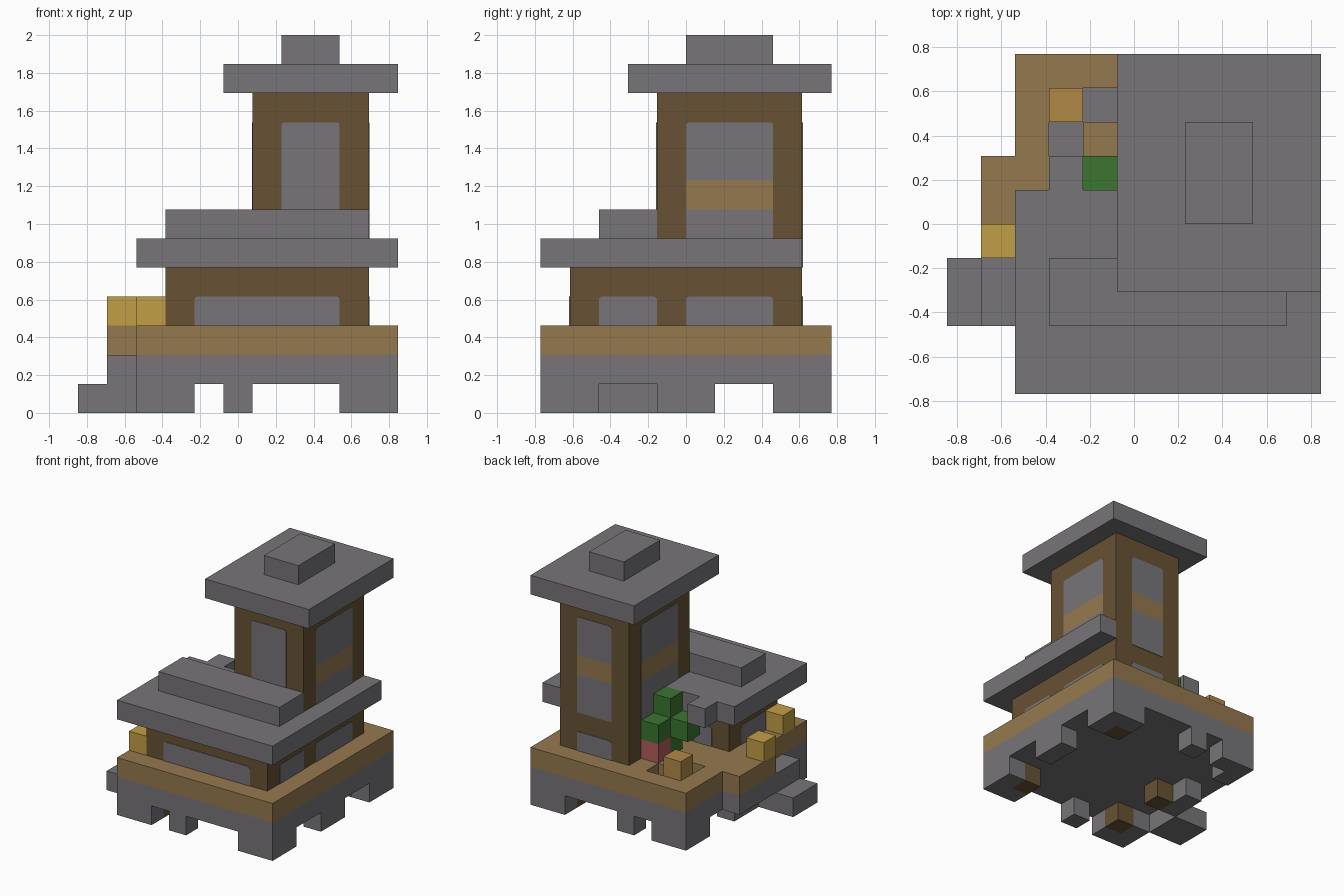
import bpy, bmesh
from mathutils import Vector

cube = bpy.data.objects.get("Cube")
if cube:
    bpy.data.objects.remove(cube)

U = 2 / 13                              # one block
ORIGIN = Vector((-5.5 * U, -5 * U, 0))  # corner of the block grid
PLATE = 0.004                           # window plate thickness


def material(name, rgb):
    linear = [((c / 255 + 0.055) / 1.055) ** 2.4 for c in rgb] + [1]
    mat = bpy.data.materials.new(name)
    mat.use_nodes = True
    mat.diffuse_color = linear
    mat.node_tree.nodes["Principled BSDF"].inputs["Base Color"].default_value = linear
    return mat


STONE = material("grey stone", (119, 117, 120))
DARK = material("dark wood", (103, 82, 51))
LIGHT = material("light wood", (149, 121, 79))
YELLOW = material("lamp yellow", (194, 159, 70))
ORANGE = material("crate orange", (178, 137, 70))
GREEN = material("leaf green", (60, 117, 48))
RED = material("flower red", (178, 92, 92))


def add_box(bm, lo, hi):
    """Add one box between two corners and return its vertices."""
    verts = bmesh.ops.create_cube(bm, size=1)["verts"]
    for v in verts:
        v.co = Vector([l + (c + 0.5) * (h - l) for c, l, h in zip(v.co, lo, hi)])
    return verts


def finish(bm, name, mat):
    bmesh.ops.recalc_face_normals(bm, faces=bm.faces)
    mesh = bpy.data.meshes.new(name)
    bm.to_mesh(mesh)
    bm.free()
    mesh.materials.append(mat)
    bpy.context.collection.objects.link(bpy.data.objects.new(name, mesh))


def blocks(name, mat, k0, k1, *rects):
    """Boxes on the grid from level k0 to k1; each rect is x0, x1, y0, y1."""
    bm = bmesh.new()
    for x0, x1, y0, y1 in rects:
        add_box(bm, ORIGIN + Vector((x0, y0, k0)) * U, ORIGIN + Vector((x1, y1, k1)) * U)
    finish(bm, name, mat)


def plate(name, mat, axis, side, at, a0, a1, k0, k1, rounded=False):
    """Thin panel on the wall plane 'at', facing 'side' along the axis (0 = x, 1 = y)."""
    lo, hi = Vector((a0, a0, k0)) * U + ORIGIN, Vector((a1, a1, k1)) * U + ORIGIN
    plane = at * U + ORIGIN[axis]
    lo[axis], hi[axis] = sorted((plane - side * 0.01, plane + side * PLATE))
    bm = bmesh.new()
    add_box(bm, lo, hi)
    if rounded:
        top = [e for e in bm.edges if all(v.co.z > hi.z - 1e-4 for v in e.verts)
               and abs(e.verts[0].co[axis] - e.verts[1].co[axis]) > 1e-4]
        bmesh.ops.bevel(bm, geom=top, offset=0.016, segments=2, profile=0.5, affect='EDGES')
    finish(bm, name, mat)


# Stone feet around the edge, leaving gaps between them
feet = []
for y, inner in ((0, 1), (9, 8)):
    feet += [(2, 4, y, y + 1), (5, 6, y, y + 1), (9, 11, y, y + 1)]
    feet += [(x, x + 1, inner, inner + 1) for x in (2, 10)]
feet += [(x, x + 1, 4, 6) for x in (2, 10)]
blocks("stone_feet", STONE, 0, 1, *feet)

# Wooden posts under the house corners
blocks("floor_posts", DARK, 0, 1, *[(x, x + 1, y, y + 1)
                                    for x, y in ((3, 1), (9, 1), (3, 4), (9, 8))])

# Stone slab, entrance steps and wooden deck with two openings
blocks("stone_slab", STONE, 1, 2, (2, 11, 0, 10), (1, 2, 4, 7))
blocks("lower_step", STONE, 0, 1, (0, 2, 2, 4))
blocks("upper_step", STONE, 1, 2, (1, 2, 2, 4))
blocks("deck", LIGHT, 2, 3, (2, 11, 0, 7), (1, 2, 4, 7), (2, 3, 7, 8), (4, 11, 7, 8),
       (2, 4, 8, 9), (5, 11, 8, 9), (2, 11, 9, 10))

# Walls
blocks("house_walls", DARK, 3, 5, (3, 10, 1, 5))
blocks("tower_base", DARK, 3, 5, (6, 10, 5, 9))
blocks("tower_walls", DARK, 5, 11, (6, 10, 4, 9))

# Roofs
blocks("house_roof", STONE, 5, 6, (2, 11, 0, 6), (10, 11, 6, 9), (3, 4, 6, 7))
blocks("house_ridge", STONE, 6, 7, (3, 10, 2, 4))
blocks("tower_roof", STONE, 11, 12, (5, 11, 3, 10))
blocks("tower_cap", STONE, 12, 13, (7, 9, 5, 8))

# House windows and door
plate("front_window", STONE, 1, -1, 1, 4, 9, 3, 4, True)
plate("left_window", STONE, 0, 1, 10, 2, 4, 3, 4, True)
plate("doorway", STONE, 0, -1, 3, 2, 4, 3, 4, True)
plate("garden_window", STONE, 1, 1, 5, 4, 5, 3, 4, True)

# Tower windows, split by a light wooden band on three sides
plate("tower_front_window", STONE, 1, -1, 4, 7, 9, 6, 10, True)
for label, axis, side, at, a0, a1, low in (("left", 0, 1, 10, 5, 8, 6),
                                           ("right", 0, -1, 6, 5, 8, 5),
                                           ("back", 1, 1, 9, 7, 9, 5)):
    plate(f"tower_{label}_upper_window", STONE, axis, side, at, a0, a1, 8, 10, True)
    plate(f"tower_{label}_band", LIGHT, axis, side, at, a0, a1, 7, 8)
    plate(f"tower_{label}_middle_window", STONE, axis, side, at, a0, a1, low, 7)
    plate(f"tower_{label}_ground_window", STONE, axis, side, at, a0, a1, 3, 4, True)

# Lamps, crate and garden plants
blocks("lamps", YELLOW, 3, 4, (1, 2, 4, 5), (2, 3, 1, 2))
blocks("crate", ORANGE, 3, 4, (3, 4, 8, 9))
blocks("flower", RED, 3, 4, (5, 6, 7, 8))
blocks("tall_bush", GREEN, 3, 6, (5, 6, 6, 7))
blocks("bush_leaves", GREEN, 4, 5, (5, 6, 7, 8), (4, 5, 6, 7))
